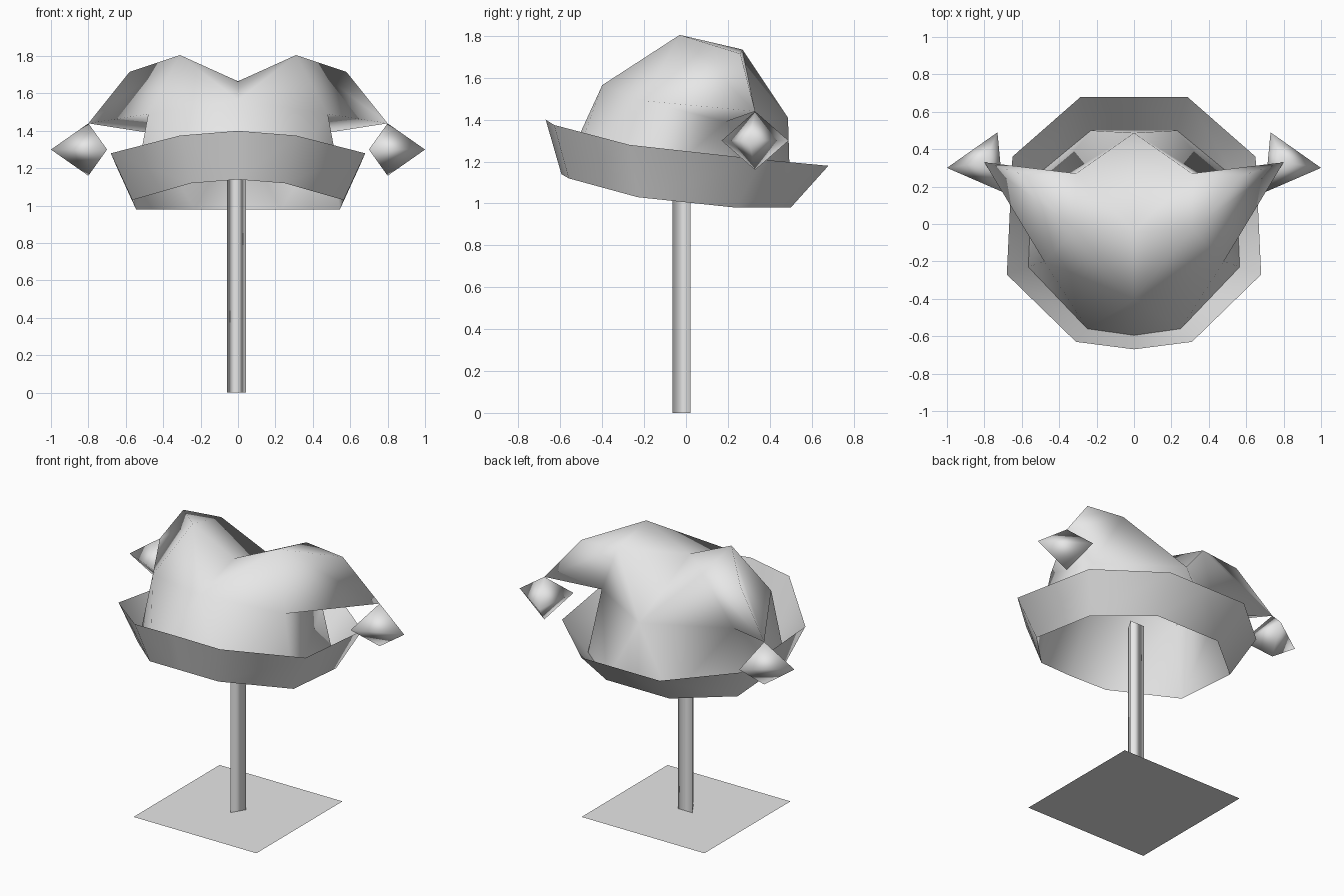
import bpy, bmesh, math
from mathutils import Vector

cube = bpy.data.objects.get("Cube")
if cube:
    bpy.data.objects.remove(cube, do_unlink=True)

grey = bpy.data.materials.new("light_grey")
grey.use_nodes = True
grey.diffuse_color = (0.8, 0.8, 0.8, 1)
grey.node_tree.nodes["Principled BSDF"].inputs["Base Color"].default_value = (0.8, 0.8, 0.8, 1)


def build(name, points, faces, centre, mirrored=True, smooth=True):
    """Mesh from named points; faces are words naming their corners."""
    bm = bmesh.new()
    verts = {key: bm.verts.new(co) for key, co in points.items()}
    for word in faces.split():
        bm.faces.new([verts[key] for key in word.split("-")])
    bmesh.ops.recalc_face_normals(bm, faces=bm.faces)
    # Turn the shell so that it faces away from its centre
    out = sum(f.normal.dot(f.calc_center_median() - Vector(centre)) * f.calc_area() for f in bm.faces)
    if out < 0:
        bmesh.ops.reverse_faces(bm, faces=bm.faces)
    mesh = bpy.data.meshes.new(name)
    bm.to_mesh(mesh)
    bm.free()
    for poly in mesh.polygons:
        poly.use_smooth = smooth
    mesh.materials.append(grey)
    obj = bpy.data.objects.new(name, mesh)
    bpy.context.collection.objects.link(obj)
    if mirrored:
        mod = obj.modifiers.new("Mirror", "MIRROR")
        mod.use_clip = True
    return obj


# Half outline where crown and cuff meet, front to back
hem = {
    "b0": (0, -0.595, 1.14), "b1": (0.25, -0.56, 1.12), "b2": (0.565, -0.23, 1.03),
    "b3": (0.545, 0.24, 0.98), "b4": (0.23, 0.5, 0.98), "b5": (0, 0.5, 0.98),
}
# Flared upper edge of the cuff
rim = {
    "r0": (0, -0.67, 1.40), "r1": (0.31, -0.63, 1.375), "r2": (0.68, -0.27, 1.28),
    "r3": (0.65, 0.36, 1.21), "r4": (0.285, 0.68, 1.18), "r5": (0, 0.68, 1.18),
}

# Turned-up cuff
strip = " ".join(f"b{i}-b{i + 1}-r{i + 1}-r{i}" for i in range(5))
build("hat_cuff", {**hem, **rim}, strip, (0, 0, 1.2))

# Crown with a drooping horn on each side
crown = {
    **hem,
    "front": (0, -0.40, 1.565), "valley": (0, -0.04, 1.665), "peak": (0.31, -0.03, 1.805),
    "side": (0.48, -0.20, 1.49), "tip": (0.80, 0.33, 1.44), "bend": (0.58, 0.26, 1.715),
    "crest": (0.31, 0.27, 1.735), "under": (0.48, 0.19, 1.39), "back": (0, 0.487, 1.41),
}
build("hat_crown", crown, """
    b0-b1-front b1-side-front b1-b2-side b2-b3-under-side
    front-side-peak front-peak-valley
    side-under-tip side-tip-peak peak-tip-bend peak-bend-crest
    crest-bend-tip crest-tip-under crest-under-back
    valley-peak-crest valley-crest-back
    under-b3-b4 under-b4-back back-b4-b5
""", (0, 0, 1.35))

# Three-sided bobbles hanging from the horn tips
bobble = {
    "top": (0.80, 0.33, 1.44), "low": (0.80, 0.33, 1.16),
    "out": (1.00, 0.30, 1.30), "rear": (0.73, 0.49, 1.30), "fore": (0.70, 0.17, 1.30),
}
sides = ["out", "rear", "fore"]
wedges = " ".join(f"{a}-{b}-{end}" for end in ("top", "low")
                  for a, b in zip(sides, sides[1:] + sides[:1]))
build("hat_bobbles", bobble, wedges, (0.8, 0.32, 1.3))

# Three-sided stand pole, open at both ends
pole = {}
for i in range(3):
    angle = math.radians(120 * i - 90)
    x, y = 0.06 * math.cos(angle) - 0.008, 0.057 * math.sin(angle) - 0.008
    pole[f"p{i}"], pole[f"q{i}"] = (x, y, 0), (x, y, 1.23)
walls = " ".join(f"p{i}-p{(i + 1) % 3}-q{(i + 1) % 3}-q{i}" for i in range(3))
build("stand_pole", pole, walls, (-0.008, -0.008, 0.6), mirrored=False)

# Flat square base
h = 0.447
base = {"a": (-h, -h, 0), "b": (h, -h, 0), "c": (h, h, 0), "d": (-h, h, 0)}
build("stand_base", base, "a-b-c-d", (0, 0, -1), mirrored=False, smooth=False)
